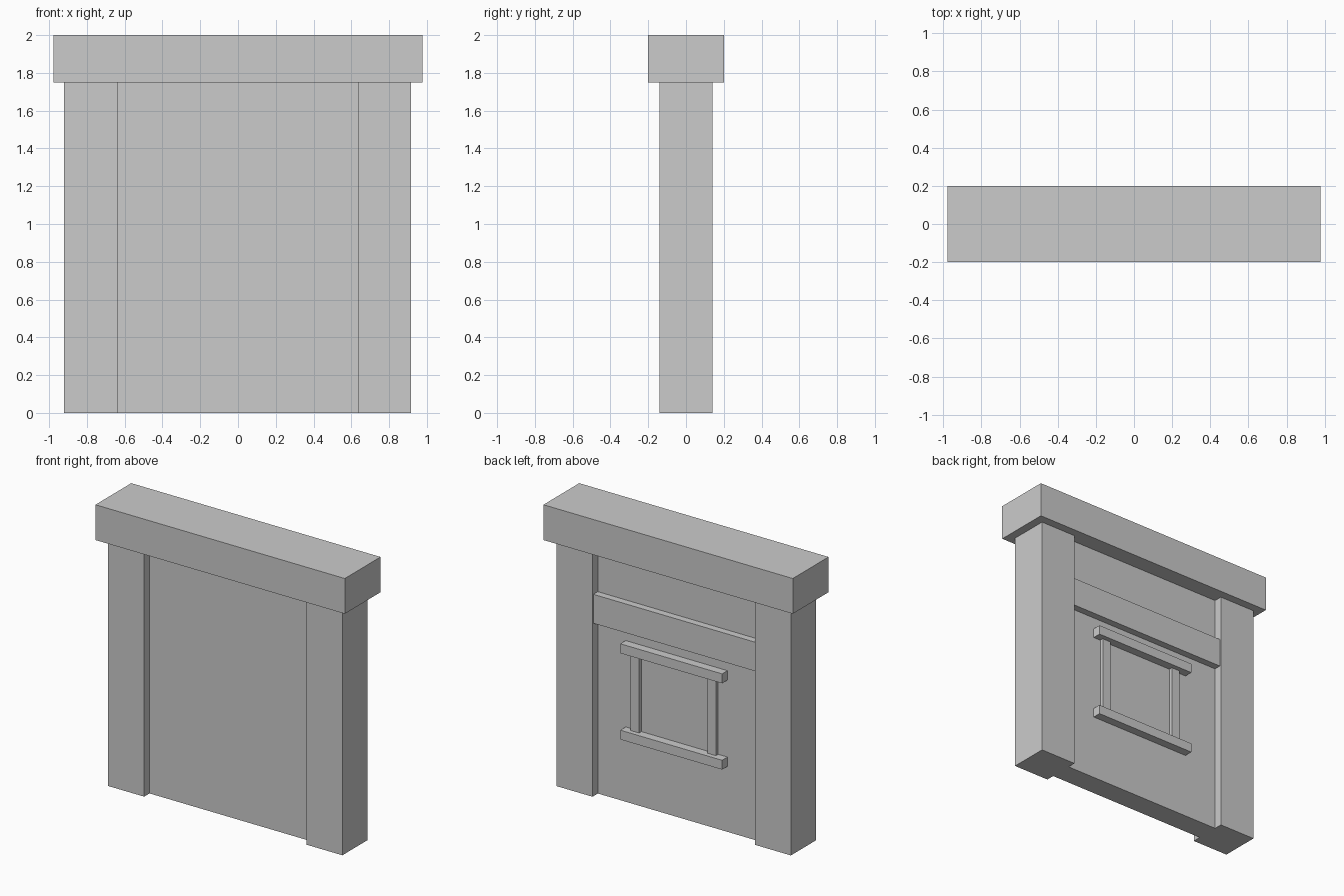
import bpy
import bmesh

if "Cube" in bpy.data.objects:
    bpy.data.objects.remove(bpy.data.objects["Cube"])


def box(name, x, y, z):
    """Box object spanning the given (min, max) ranges."""
    bm = bmesh.new()
    bmesh.ops.create_cube(bm, size=1)
    for v in bm.verts:
        v.co = [r[0] + (c + 0.5) * (r[1] - r[0]) for c, r in zip(v.co, (x, y, z))]
    mesh = bpy.data.meshes.new(name)
    bm.to_mesh(mesh)
    bm.free()
    obj = bpy.data.objects.new(name, mesh)
    bpy.context.collection.objects.link(obj)
    return obj


# Top beam and the two posts carrying it
box("top_beam", (-0.977, 0.977), (-0.2, 0.2), (1.75, 2.0))
for side, x in (("left", (-0.92, -0.637)), ("right", (0.635, 0.916))):
    box(side + "_post", x, (-0.14, 0.14), (0, 1.75))

# Wall panel recessed between the posts
box("wall_panel", (-0.637, 0.635), (-0.08, 0.08), (0, 1.75))

# Horizontal plank across the back
box("back_plank", (-0.637, 0.635), (0.08, 0.13), (1.225, 1.43))

# Raised frame on the back: two long rails, two thinner uprights
for level, z in (("lower", (0.464, 0.53)), ("upper", (1.075, 1.142))):
    box(level + "_frame_rail", (-0.381, 0.417), (0.08, 0.14), z)
for side, x in (("left", (-0.308, -0.241)), ("right", (0.293, 0.36))):
    box(side + "_frame_upright", x, (0.08, 0.106), (0.53, 1.075))
